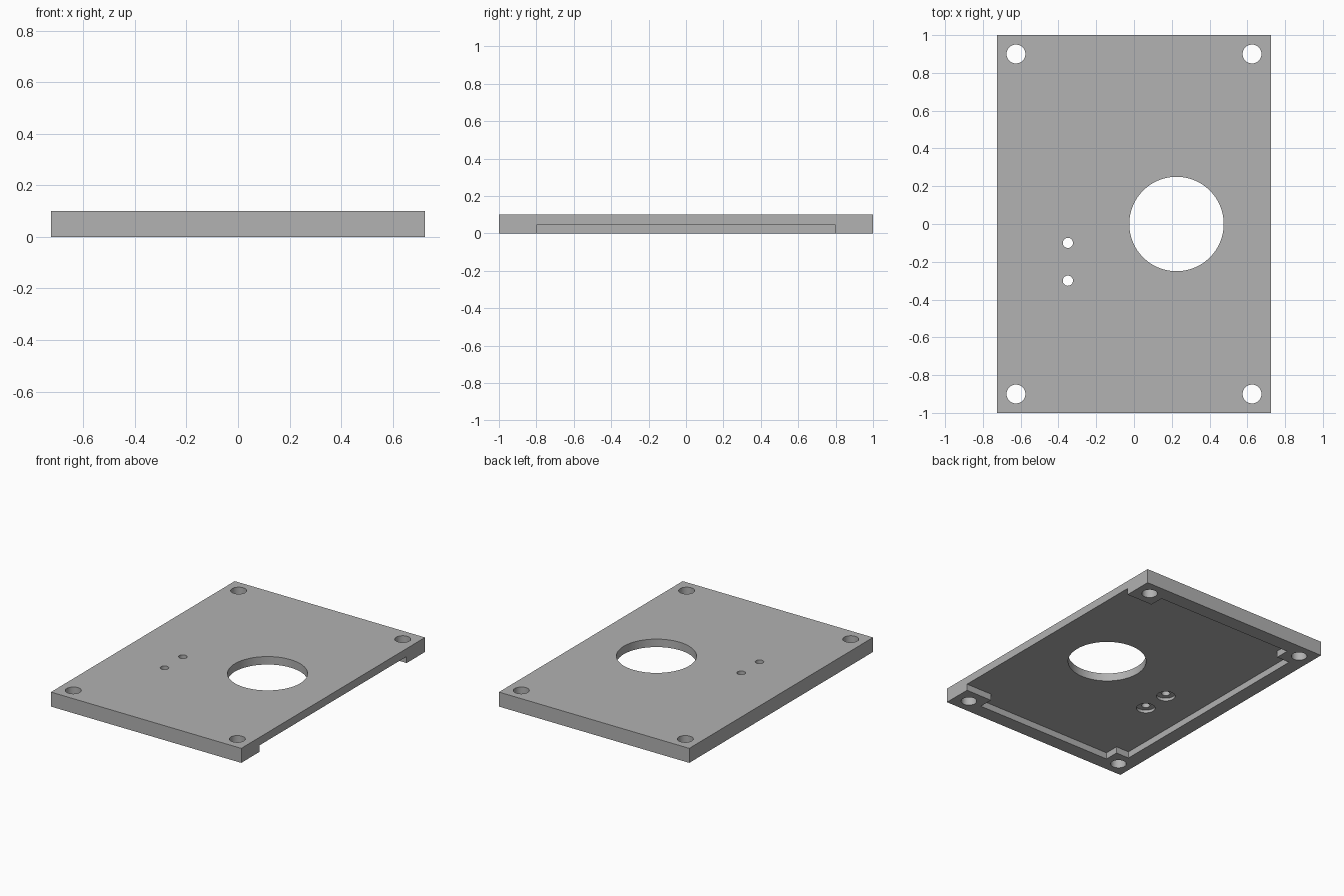
import bpy

default = bpy.data.objects.get("Cube")
if default:
    bpy.data.objects.remove(default, do_unlink=True)

grey = bpy.data.materials.new("plain grey")
grey.use_nodes = True
COLOUR = (0.445, 0.445, 0.445, 1)
grey.diffuse_color = COLOUR
grey.node_tree.nodes["Principled BSDF"].inputs["Base Color"].default_value = COLOUR

WIDTH, LENGTH, HEIGHT = 1.45, 2.0, 0.1
POCKET_TOP = 0.045
BORE_TOP = 0.065


def box(name, x0, x1, y0, y1, z0, z1):
    bpy.ops.mesh.primitive_cube_add(
        size=1, location=((x0 + x1) / 2, (y0 + y1) / 2, (z0 + z1) / 2))
    obj = bpy.context.object
    obj.name = name
    obj.scale = (x1 - x0, y1 - y0, z1 - z0)
    bpy.ops.object.transform_apply(location=True, rotation=False, scale=True)
    obj.data.materials.append(grey)
    return obj


def drill(name, x, y, radius, z0=-0.1, z1=0.2, sides=48):
    bpy.ops.mesh.primitive_cylinder_add(
        vertices=sides, radius=radius, depth=z1 - z0, location=(x, y, (z0 + z1) / 2))
    obj = bpy.context.object
    obj.name = name
    obj.data.materials.append(grey)
    return obj


# Solid plate
plate = box("cover_plate", -WIDTH / 2, WIDTH / 2, -LENGTH / 2, LENGTH / 2, 0, HEIGHT)

# Underside pocket: crossing boxes leave corner pads, open along the +x edge
cutters = [
    box("pocket_wide_cutter", -0.625, 0.9, -0.8, 0.8, -0.1, POCKET_TOP),
    box("pocket_long_cutter", -0.525, 0.525, -0.9, 0.9, -0.1, POCKET_TOP),
    drill("large_opening_cutter", 0.225, 0, 0.25, sides=96),
]

# Corner screw holes
for x in (-0.625, 0.625):
    for y in (-0.9, 0.9):
        cutters.append(drill("corner_hole_cutter", x, y, 0.05))

# Small holes, counterbored from below
for y in (-0.1, -0.3):
    cutters.append(drill("counterbore_cutter", -0.35, y, 0.06, z1=BORE_TOP))
    cutters.append(drill("small_hole_cutter", -0.35, y, 0.027))

# Cut everything out of the plate, then discard the cutters
bpy.ops.object.select_all(action='DESELECT')
plate.select_set(True)
bpy.context.view_layer.objects.active = plate
for cutter in cutters:
    cut = plate.modifiers.new(cutter.name, 'BOOLEAN')
    cut.operation = 'DIFFERENCE'
    cut.solver = 'EXACT'
    cut.object = cutter
    bpy.ops.object.modifier_apply(modifier=cut.name)
    bpy.data.objects.remove(cutter, do_unlink=True)

bpy.ops.object.shade_smooth_by_angle()
